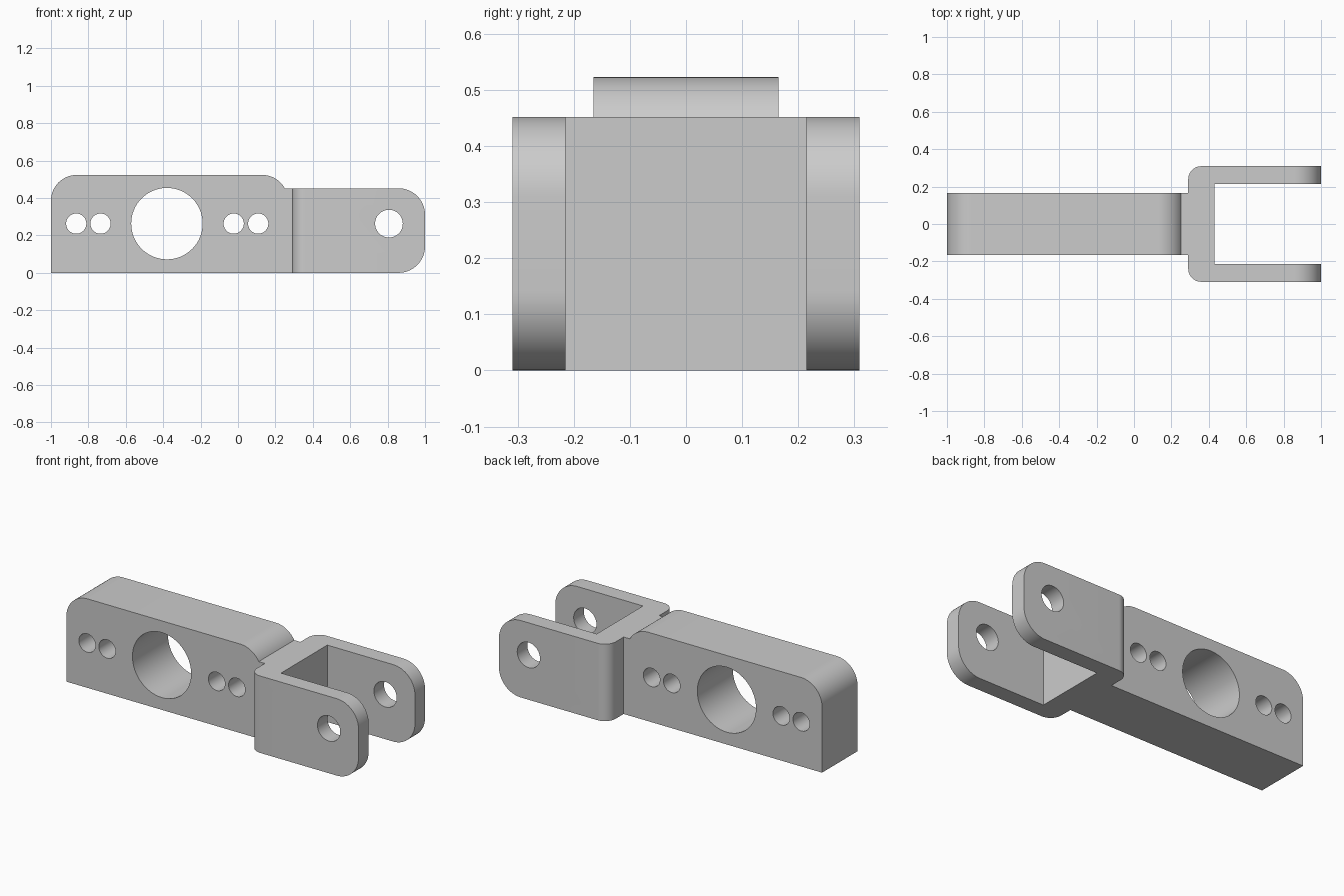
import bpy, bmesh, math
from mathutils import Vector

old = bpy.data.objects.get("Cube")
if old:
    bpy.data.objects.remove(old, do_unlink=True)

steel = bpy.data.materials.new("plain grey")
steel.use_nodes = True
GREY = (0.6, 0.6, 0.6, 1)
steel.diffuse_color = GREY
steel.node_tree.nodes["Principled BSDF"].inputs["Base Color"].default_value = GREY


def arc(cx, cy, r, start, end, steps=16):
    angles = [math.radians(start + (end - start) * i / steps) for i in range(steps + 1)]
    return [(cx + r * math.cos(a), cy + r * math.sin(a)) for a in angles]


def prism(name, outline, low, high, axis):
    """Extrude an outline: axis 'Y' reads it as (x, z), axis 'Z' as (x, y)."""
    bm = bmesh.new()
    place = (lambda u, v: (u, low, v)) if axis == "Y" else (lambda u, v: (u, v, low))
    shift = Vector((0, high - low, 0)) if axis == "Y" else Vector((0, 0, high - low))
    face = bm.faces.new([bm.verts.new(place(u, v)) for u, v in outline])
    grown = bmesh.ops.extrude_face_region(bm, geom=[face])["geom"]
    bmesh.ops.translate(bm, verts=[g for g in grown if isinstance(g, bmesh.types.BMVert)], vec=shift)
    bmesh.ops.recalc_face_normals(bm, faces=bm.faces)
    mesh = bpy.data.meshes.new(name)
    bm.to_mesh(mesh)
    bm.free()
    mesh.materials.append(steel)
    obj = bpy.data.objects.new(name, mesh)
    bpy.context.collection.objects.link(obj)
    return obj


def combine(obj, tool, operation):
    mod = obj.modifiers.new("cut", "BOOLEAN")
    mod.operation, mod.object, mod.solver = operation, tool, "EXACT"
    bpy.context.view_layer.objects.active = obj
    bpy.ops.object.modifier_apply(modifier=mod.name)
    bpy.data.objects.remove(tool, do_unlink=True)


def drill(obj, x, radius):
    hole = arc(x, HOLE_Z, radius, 0, 360, 64)[:-1]
    combine(obj, prism("drill", hole, -0.5, 0.5, "Y"), "DIFFERENCE")


HOLE_Z = 0.263
BODY_TOP, FORK_TOP = 0.523, 0.452
JOINT = 0.29

# Body bar: rounded upper corners and a low neck meeting the fork
R = 0.137
rise = math.degrees(math.asin((FORK_TOP - BODY_TOP + R) / R))
outline = [(-1, 0), (JOINT, 0), (JOINT, FORK_TOP)]
outline += arc(0.13, BODY_TOP - R, R, rise, 90)
outline += arc(-1 + R, BODY_TOP - R, R, 90, 180)
body = prism("body_bar", outline, -0.165, 0.165, "Y")
drill(body, -0.38, 0.191)
for x in (-0.865, -0.735, -0.023, 0.108):
    drill(body, x, 0.054)

# Fork: U-shaped plan, trimmed to rounded ears in side view
W, INNER, CORNER = 0.309, 0.215, 0.07
plan = arc(JOINT + CORNER, W - CORNER, CORNER, 90, 180)
plan += arc(JOINT + CORNER, -W + CORNER, CORNER, 180, 270)
plan += [(1, -W), (1, -INNER), (0.43, -INNER), (0.43, INNER), (1, INNER), (1, W)]
fork = prism("fork", plan, 0, FORK_TOP, "Z")
EAR = 0.142
for z, centre, a in ((0, EAR, 270), (FORK_TOP, FORK_TOP - EAR, 90)):
    out = 0.1 if z else -0.1
    corner = arc(1 - EAR, centre, EAR, a, 0 if z else 360)
    corner += [(1.1, centre), (1.1, z + out), (1 - EAR, z + out)]
    combine(fork, prism("ear_cutter", corner, -0.5, 0.5, "Y"), "DIFFERENCE")
drill(fork, 0.807, 0.074)

# Smooth the curved walls while keeping edges crisp
for obj in (body, fork):
    bpy.ops.object.select_all(action="DESELECT")
    obj.select_set(True)
    bpy.context.view_layer.objects.active = obj
    bpy.ops.object.shade_smooth_by_angle(angle=math.radians(30))
